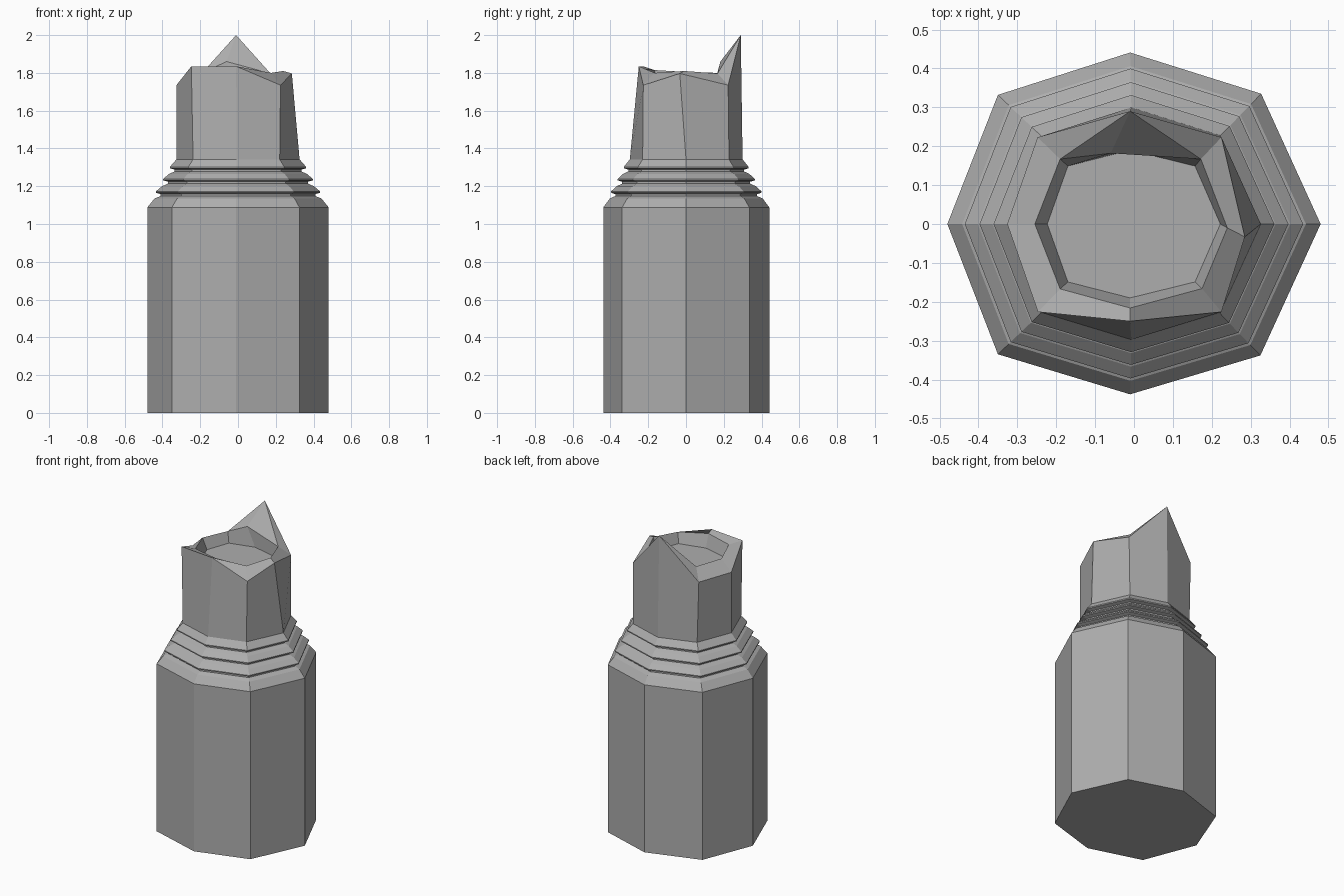
import bpy, bmesh

# one flat stone colour
stone = bpy.data.materials.new("grey stone")
stone.diffuse_color = (0.42, 0.42, 0.42, 1)

# octagon footprint of the column, counter-clockwise from the right
OCT = [(0.48, 0), (0.327, 0.335), (-0.01, 0.441), (-0.35, 0.332),
       (-0.48, 0), (-0.35, -0.335), (-0.01, -0.438), (0.325, -0.338)]

# (radius, height) steps: shaft, then three thin flanges tapering to the neck
PROFILE = [(0.48, 0), (0.48, 1.088), (0.442, 1.135), (0.41, 1.148), (0.41, 1.158),
           (0.435, 1.166), (0.435, 1.173), (0.402, 1.2), (0.37, 1.214), (0.37, 1.224),
           (0.397, 1.231), (0.397, 1.238), (0.364, 1.266), (0.335, 1.278), (0.335, 1.288),
           (0.361, 1.295), (0.361, 1.302), (0.326, 1.342)]

# jagged broken top: outer edge and inner lip
OUTER = [(0.285, -0.033, 1.797), (0.225, 0.223, 1.735), (-0.01, 0.29, 2.0), (-0.248, 0.223, 1.735),
         (-0.326, 0, 1.735), (-0.247, -0.226, 1.835), (-0.01, -0.25, 1.835), (0.225, -0.226, 1.735)]
INNER = [(0.24, -0.01, 1.81), (0.172, 0.167, 1.797), (-0.06, 0.182, 1.86), (-0.19, 0.167, 1.8),
         (-0.255, 0, 1.805), (-0.19, -0.167, 1.815), (-0.01, -0.216, 1.82), (0.175, -0.166, 1.8)]
FLOOR = [(0.222, 0), (0.157, 0.149), (-0.01, 0.19), (-0.17, 0.149),
         (-0.223, 0), (-0.17, -0.149), (-0.01, -0.19), (0.157, -0.149)]

bm = bmesh.new()


def ring(points):
    return [bm.verts.new(p) for p in points]


def bridge(a, b, split=()):
    for i in range(8):
        j = (i + 1) % 8
        if i in split:      # triangles meeting at the peak (index 2)
            if i == 1:
                bm.faces.new((a[1], a[2], b[1]))
                bm.faces.new((a[2], b[2], b[1]))
            else:
                bm.faces.new((a[2], a[3], b[3]))
                bm.faces.new((a[2], b[3], b[2]))
        else:
            bm.faces.new((a[i], a[j], b[j], b[i]))


# shaft and flanges
rings = [ring([(x * r / 0.48, y * r / 0.48, z) for x, y in OCT]) for r, z in PROFILE]
for a, b in zip(rings, rings[1:]):
    bridge(a, b)
bm.faces.new(rings[0][::-1])

# broken neck, lip and shallow hollow
outer, inner = ring(OUTER), ring(INNER)
floor = ring([(x, y, 1.735) for x, y in FLOOR])
bridge(rings[-1], outer)
bridge(outer, inner, split=(1, 2))
bridge(inner, floor)
bm.faces.new(floor)

mesh = bpy.data.meshes.new("broken_column")
bm.to_mesh(mesh)
bm.free()
mesh.materials.append(stone)
bpy.context.collection.objects.link(bpy.data.objects.new("broken_column", mesh))
